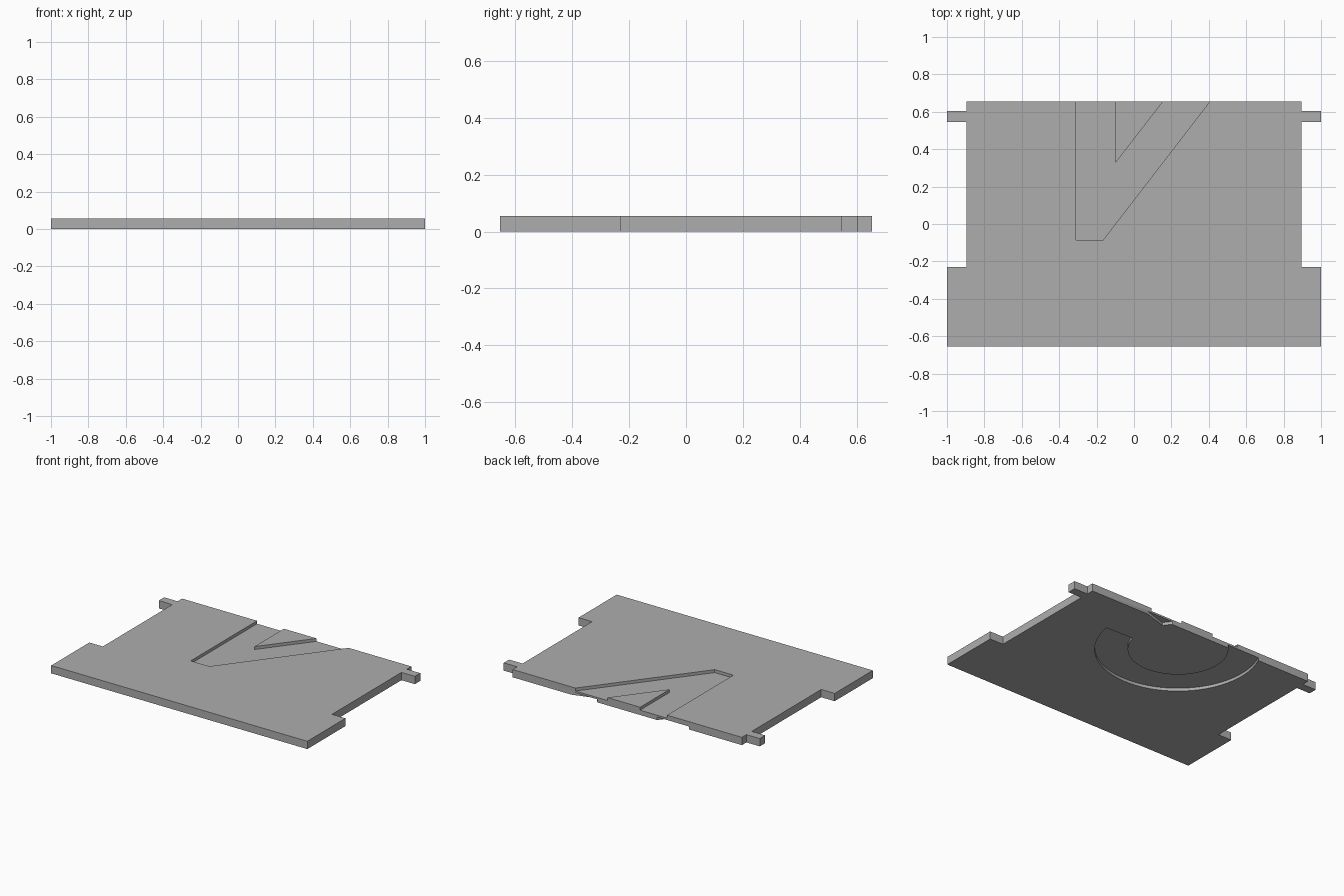
import bpy
import bmesh
from math import cos, sin, radians

if "Cube" in bpy.data.objects:
    bpy.data.objects.remove(bpy.data.objects["Cube"])

THICK = 0.055
DEPTH = 0.021

grey = bpy.data.materials.new("plain_grey")
grey.use_nodes = True
colour = (0.42, 0.42, 0.42, 1)
grey.diffuse_color = colour
grey.node_tree.nodes["Principled BSDF"].inputs["Base Color"].default_value = colour


def prism(name, outline, z0, z1):
    """Extrude a flat outline from z0 to z1."""
    bm = bmesh.new()
    face = bm.faces.new([bm.verts.new((x, y, z0)) for x, y in outline])
    top = bmesh.ops.extrude_face_region(bm, geom=[face])
    verts = [v for v in top["geom"] if isinstance(v, bmesh.types.BMVert)]
    bmesh.ops.translate(bm, verts=verts, vec=(0, 0, z1 - z0))
    bmesh.ops.recalc_face_normals(bm, faces=bm.faces)
    mesh = bpy.data.meshes.new(name)
    bm.to_mesh(mesh)
    bm.free()
    mesh.materials.append(grey)
    obj = bpy.data.objects.new(name, mesh)
    bpy.context.collection.objects.link(obj)
    return obj


def carve(target, cutter):
    """Cut a groove and drop the cutter."""
    cutter.hide_render = True
    mod = target.modifiers.new("groove", "BOOLEAN")
    mod.operation = "DIFFERENCE"
    mod.solver = "EXACT"
    mod.object = cutter
    bpy.context.view_layer.objects.active = target
    bpy.ops.object.modifier_apply(modifier=mod.name)
    bpy.data.objects.remove(cutter)


# Plate: wide front, notched sides and a small tab at each back corner
half = [(1, -0.655), (1, -0.23), (0.895, -0.23), (0.895, 0.545),
        (1, 0.545), (1, 0.605), (0.895, 0.605), (0.895, 0.655)]
plate = prism("plate", half + [(-x, y) for x, y in reversed(half)], 0, THICK)

# Angular groove in the top, open at the back edge
angular = [(-0.31, 0.7), (-0.31, -0.085), (-0.165, -0.085), (0.44, 0.7),
           (0.19, 0.7), (-0.1, 0.325), (-0.1, 0.7)]
carve(plate, prism("top_groove_cutter", angular, THICK - DEPTH, THICK + 0.1))


# Curved groove in the underside, also running out of the back edge
def arc(radius, start, end, steps=72):
    angles = [radians(start + (end - start) * i / steps) for i in range(steps + 1)]
    return [(radius * cos(a), 0.435 + radius * sin(a)) for a in angles]


curved = arc(0.53, -9, -334) + arc(0.32, -328, -14)
carve(plate, prism("bottom_groove_cutter", curved, -0.1, DEPTH))

# Smooth the curved walls, keep the rest crisp
bpy.ops.object.select_all(action="DESELECT")
plate.select_set(True)
bpy.context.view_layer.objects.active = plate
bpy.ops.object.shade_smooth_by_angle(angle=radians(30))
